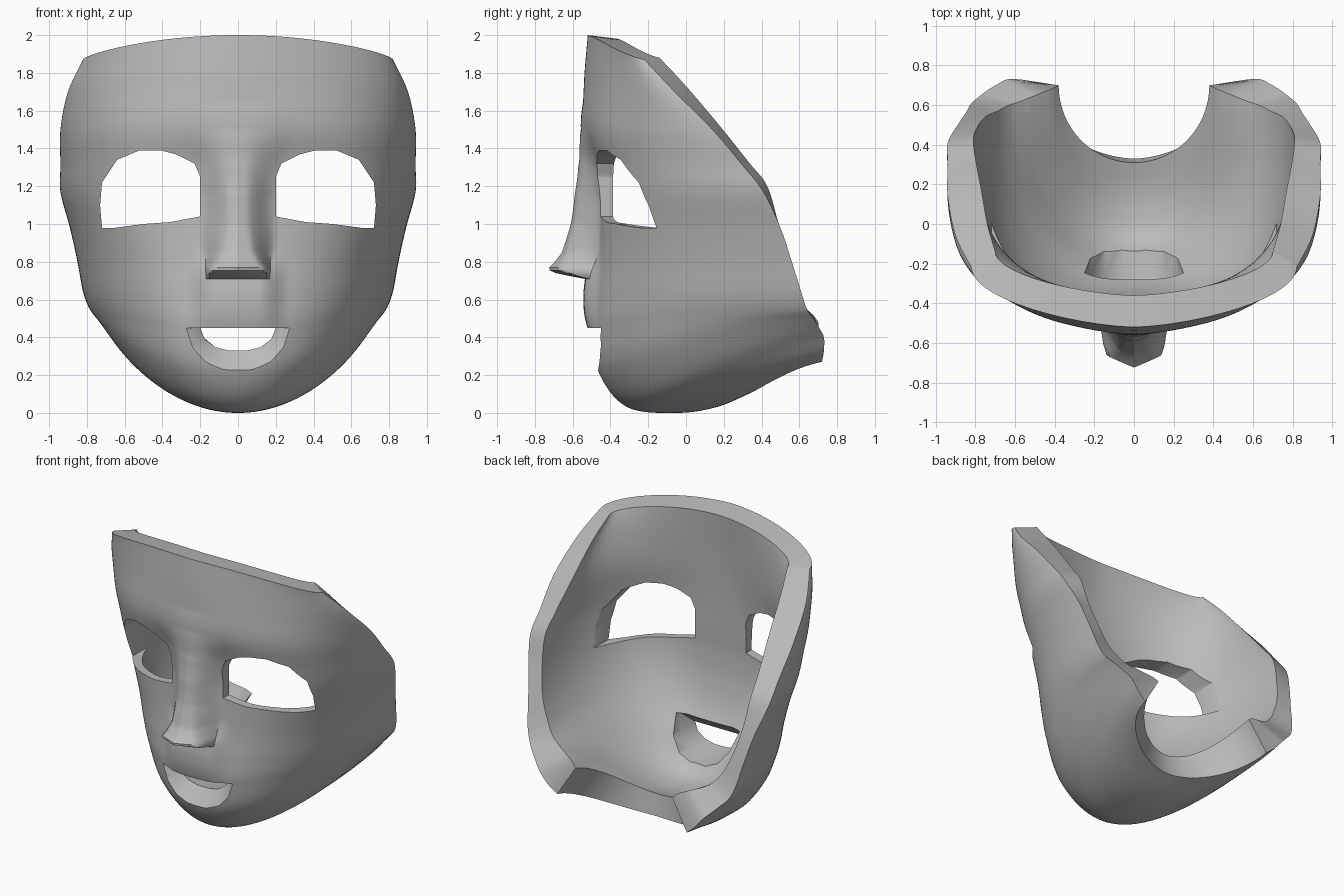
import bpy
import bmesh
import math
from mathutils import Vector

cube = bpy.data.objects.get("Cube")
if cube:
    bpy.data.objects.remove(cube, do_unlink=True)

mat = bpy.data.materials.new("plain grey")
mat.use_nodes = True
grey = (0.5, 0.5, 0.5, 1)
mat.diffuse_color = grey
mat.node_tree.nodes["Principled BSDF"].inputs["Base Color"].default_value = grey

# Rows from forehead to under the chin: middle (y, z), side rim (x, y, z), fullness
OUTER = [
    (-.52, 2, .82, -.22, 1.87, .8), (-.54, 1.75, .9, -.06, 1.7, .9),
    (-.54, 1.52, .94, .14, 1.5, 1.1), (-.48, 1.32, .94, .3, 1.31, 1.3),
    (-.46, 1.15, .94, .41, 1.17, 1.3), (-.46, .98, .89, .5, .98, 1.3),
    (-.47, .8, .85, .56, .8, 1.25), (-.49, .62, .82, .61, .64, 1.2),
    (-.5, .45, .785, .64, .55, 1.15), (-.46, .21, .74, .675, .5, 1.1),
    (-.31, .03, .69, .705, .45, 1), (-.05, 0, .64, .73, .4, 1),
    (.16, .03, .58, .73, .33, .95), (.33, .1, .51, .72, .27, .88)]
INNER = [
    (-.36, 1.98, .7, -.14, 1.88, .8), (-.375, 1.75, .74, 0, 1.73, .9),
    (-.385, 1.52, .77, .17, 1.53, 1.1), (-.39, 1.32, .8, .33, 1.33, 1.4),
    (-.39, 1.15, .81, .43, 1.2, 1.55), (-.39, .98, .79, .49, 1, 1.55),
    (-.37, .8, .75, .54, .83, 1.45), (-.32, .62, .69, .57, .69, 1.3),
    (-.23, .45, .63, .6, .61, 1.2), (-.14, .3, .57, .62, .57, 1.1),
    (-.05, .23, .52, .64, .55, 1), (.07, .21, .47, .66, .53, 1),
    (.19, .22, .42, .68, .51, 1), (.31, .25, .38, .7, .48, 1)]
# Nose by height: z, depth, half width of the ridge, half width of the foot
NOSE = [(.705, 0, .15, .18), (.715, .08, .15, .18), (.735, .2, .15, .18),
        (.76, .26, .14, .18), (.8, .225, .1, .19), (.85, .19, .07, .2), (1, .15, .04, .21),
        (1.15, .13, .04, .21), (1.3, .095, .04, .24), (1.5, .02, .04, .32), (1.65, 0, .04, .35)]
STEPS, COLS = 12, 60


def smoothstep(a, b, x):
    t = min(max((x - a) / (b - a), 0), 1)
    return t * t * (3 - 2 * t)


def spline(keys):
    """Fill in smooth rows between the key rows."""
    rows = []
    for i in range(len(keys) - 1):
        a, b, c, d = (keys[min(max(i + k, 0), len(keys) - 1)] for k in (-1, 0, 1, 2))
        for s in range(STEPS):
            t = s / STEPS
            rows.append([q + t / 2 * (r - p + t * (2 * p - 5 * q + 4 * r - w
                         + t * (3 * q - p - 3 * r + w))) for p, q, r, w in zip(a, b, c, d)])
    return rows + [keys[-1]]


def feature_depth(x, z):
    """How far the nose and upper lip stand out of the face."""
    x = abs(x)
    lip = .055 * (1 - smoothstep(.12, .27, x)) * smoothstep(.3, .65, z) * (1 - smoothstep(.7, .9, z))
    for lo, hi in zip(NOSE, NOSE[1:]):
        if lo[0] <= z < hi[0]:
            t = (z - lo[0]) / (hi[0] - lo[0])
            depth, a, b = (p + t * (q - p) for p, q in zip(lo[1:], hi[1:]))
            ridge = 1 - .25 * min(x / .155, 1)
            return max(lip, depth * ridge * (1 - smoothstep(a, b, x)))
    return lip


def shell_layer(bm, keys, features):
    grid = []
    for cy, cz, sx, sy, sz, full in spline(keys):
        row = []
        for j in range(-COLS, COLS + 1):
            u = j / COLS
            angle = math.pi / 2 * math.copysign(abs(u) ** 1.4, u)
            across = math.sin(angle)
            bend = 1 - math.cos(angle)
            lift = .6 * across ** 2 + .4 * bend
            p = Vector((sx * across, cy + (sy - cy) * bend ** full, cz + (sz - cz) * lift))
            if features and p.y < 0:
                p.y -= feature_depth(p.x, p.z)
            row.append(bm.verts.new(p))
        grid.append(row)
    for r, s in zip(grid, grid[1:]):
        for j in range(2 * COLS):
            bm.faces.new((r[j], r[j + 1], s[j + 1], s[j]))
    # Boundary loop in order, used for the rim
    return (grid[0] + [r[-1] for r in grid[1:-1]] + grid[-1][::-1]
            + [r[0] for r in grid[-2:0:-1]])


def add_object(name, bm):
    bmesh.ops.recalc_face_normals(bm, faces=bm.faces)
    mesh = bpy.data.meshes.new(name)
    bm.to_mesh(mesh)
    bm.free()
    mesh.materials.append(mat)
    obj = bpy.data.objects.new(name, mesh)
    bpy.context.collection.objects.link(obj)
    return obj


def loft(name, sections):
    """Solid through closed sections with equal point counts."""
    bm = bmesh.new()
    loops = [[bm.verts.new(p) for p in s] for s in sections]
    n = len(loops[0])
    for a, b in zip(loops, loops[1:]):
        for i in range(n):
            k = (i + 1) % n
            bm.faces.new((a[i], a[k], b[k], b[i]))
    bm.faces.new(loops[0])
    bm.faces.new(loops[-1])
    return add_object(name, bm)


# Mask shell: outer face, inner face and the rim joining them
bm = bmesh.new()
outer = shell_layer(bm, OUTER, True)
inner = shell_layer(bm, INNER, False)
for i in range(len(outer)):
    bm.faces.new((outer[i - 1], outer[i], inner[i], inner[i - 1]))
mask = add_object("face_mask", bm)

# Eye openings
EYE = [(.2, 1.04), (.2, 1.25), (.23, 1.32), (.33, 1.37), (.41, 1.39), (.52, 1.39), (.64, 1.34),
       (.72, 1.22), (.73, 1.1), (.72, .98), (.65, .98), (.5, 1), (.36, 1.01)]
cutters = [loft(name, [[(side * x, y, z) for x, z in EYE] for y in (-.9, .35)])
           for name, side in (("left_eye_cutter", 1), ("right_eye_cutter", -1))]

# Mouth opening: sloping lower lip in front, widening again behind
MOUTH = [(-1, 0), (-.6, 0), (.6, 0), (1, 0), (.88, -.5), (.6, -.85), (.25, -1),
         (-.25, -1), (-.6, -.85), (-.88, -.5)]
cutters.append(loft("mouth_cutter", [
    [(w * x, y, top + h * z) for x, z in MOUTH]
    for y, w, top, h in ((-.65, .42, .45, .34), (-.48, .32, .45, .24), (-.43, .24, .45, .18),
                         (-.385, .2, .45, .12), (-.27, .25, .55, .24), (-.08, .25, .55, .26))]))

bpy.context.view_layer.objects.active = mask
for cutter in cutters:
    cutter.hide_render = True
    mod = mask.modifiers.new("opening", 'BOOLEAN')
    mod.operation = 'DIFFERENCE'
    mod.solver = 'EXACT'
    mod.object = cutter
    bpy.ops.object.modifier_apply(modifier=mod.name)
for cutter in cutters:
    bpy.data.objects.remove(cutter, do_unlink=True)

# Smooth surface with crisp rim and openings
bpy.ops.object.select_all(action='DESELECT')
mask.select_set(True)
bpy.ops.object.shade_smooth_by_angle(angle=math.radians(35))
